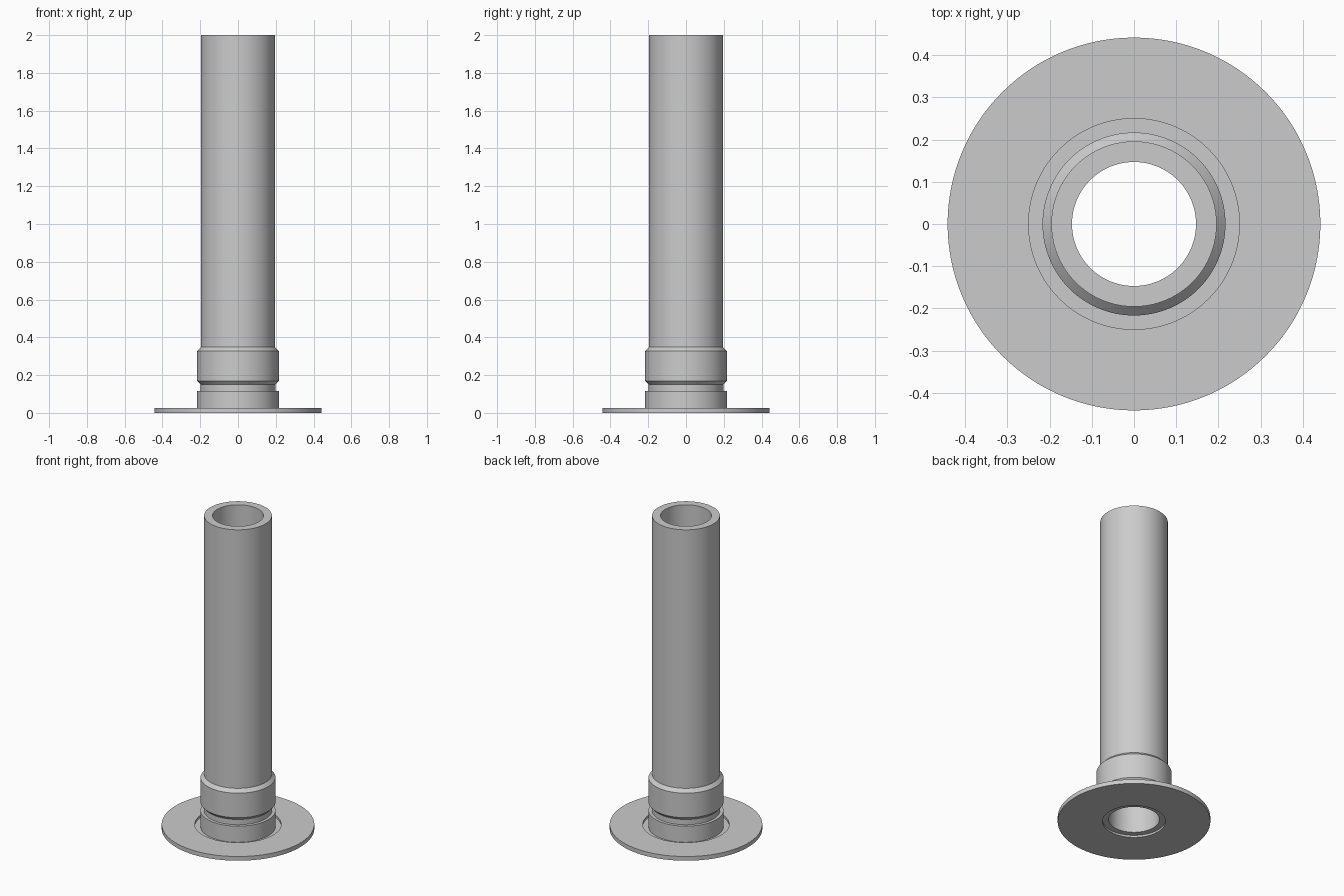
import bpy
import bmesh
import math
from mathutils import Matrix

SEGMENTS = 128

cube = bpy.data.objects.get("Cube")
if cube:
    bpy.data.objects.remove(cube, do_unlink=True)

grey = bpy.data.materials.new("light_grey")
grey.use_nodes = True
colour = (0.6, 0.6, 0.6, 1.0)
grey.diffuse_color = colour
grey.node_tree.nodes["Principled BSDF"].inputs["Base Color"].default_value = colour


def revolve(name, profile):
    """Spin a closed (radius, height) outline around the z axis."""
    bm = bmesh.new()
    verts = [bm.verts.new((r, 0, z)) for r, z in profile]
    edges = [bm.edges.new((v, verts[(i + 1) % len(verts)]))
             for i, v in enumerate(verts)]
    bmesh.ops.spin(bm, geom=verts + edges, cent=(0, 0, 0), axis=(0, 0, 1),
                   angle=2 * math.pi, steps=SEGMENTS, use_merge=True)
    bmesh.ops.remove_doubles(bm, verts=bm.verts, dist=1e-5)
    bmesh.ops.recalc_face_normals(bm, faces=bm.faces)
    mesh = bpy.data.meshes.new(name)
    bm.to_mesh(mesh)
    bm.free()
    mesh.materials.append(grey)
    obj = bpy.data.objects.new(name, mesh)
    bpy.context.collection.objects.link(obj)
    bpy.ops.object.select_all(action="DESELECT")
    obj.select_set(True)
    bpy.context.view_layer.objects.active = obj
    bpy.ops.object.shade_smooth_by_angle(angle=math.radians(20))
    return obj


# Base disc with a shallow recess around the tube and a central hole
revolve("base_flange", [
    (0.183, 0), (0.442, 0), (0.442, 0.027), (0.25, 0.027),
    (0.25, 0.013), (0.183, 0.013)])

# Hollow tube with lower ring, groove and chamfered collar
revolve("tube", [
    (0.147, 0.013), (0.217, 0.013), (0.217, 0.116), (0.198, 0.116),
    (0.198, 0.15), (0.217, 0.17), (0.217, 0.327), (0.196, 0.348),
    (0.196, 2.0), (0.147, 2.0)])
